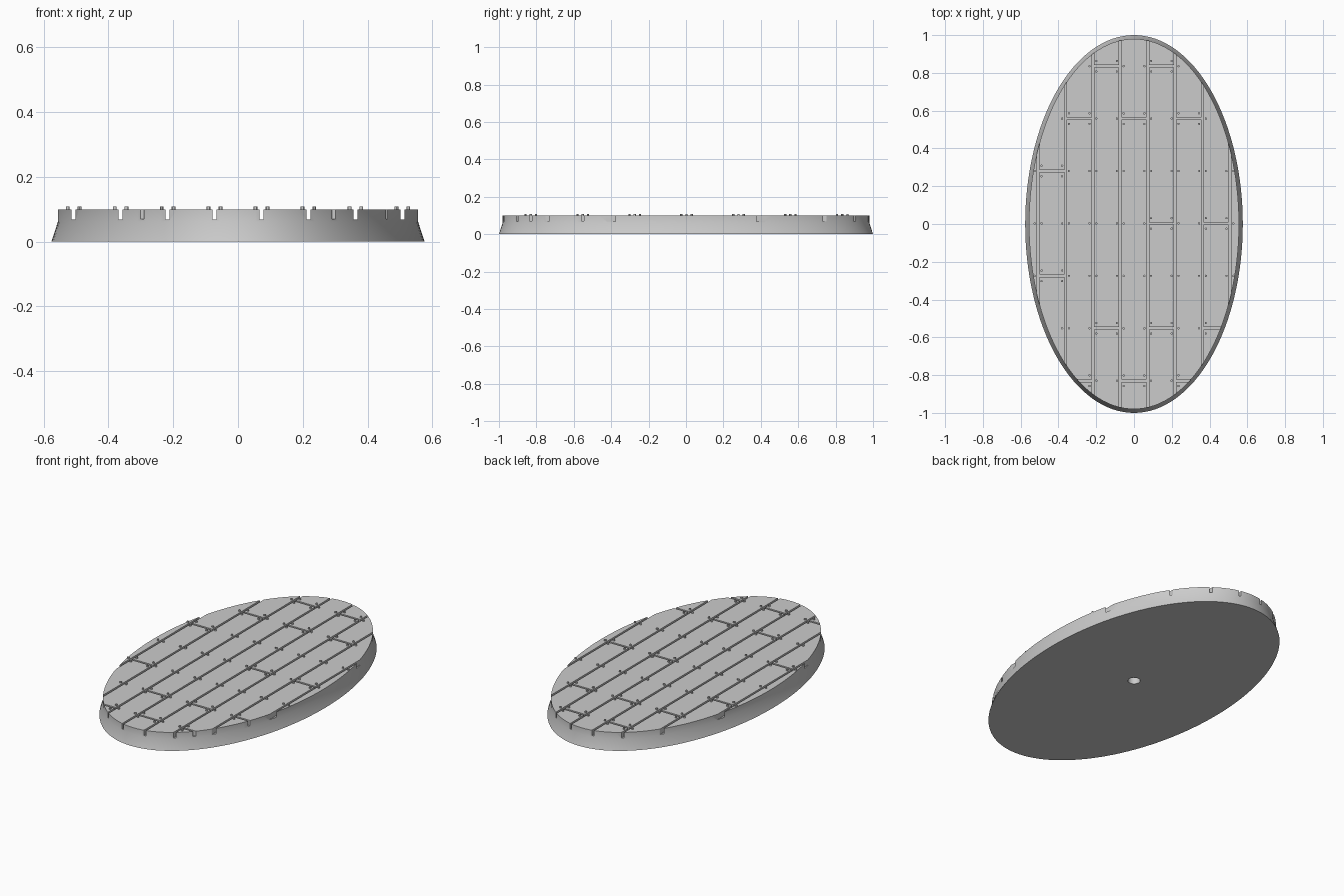
import bpy, bmesh, math
from mathutils import Matrix, Vector

if "Cube" in bpy.data.objects:
    bpy.data.objects.remove(bpy.data.objects["Cube"], do_unlink=True)

RX, RY = 0.556, 0.98          # top ellipse
HEIGHT, PLANK, GROOVE = 0.1, 0.145, 0.012
ROW_STEP, ROW_SHIFT = 0.2775, 0.003
# Plank columns (0 is the middle one) that have a joint, by row
JOINTS = {3: (-1, 1), 2: (-2, 0, 2), 1: (-3,), 0: (1, 3),
          -1: (-3,), -2: (-1, 1, 3), -3: (-2, 0, 2)}

grey = bpy.data.materials.new("plain grey")
grey.use_nodes = True
grey.diffuse_color = (0.6, 0.6, 0.6, 1)
grey.node_tree.nodes["Principled BSDF"].inputs["Base Color"].default_value = (0.6, 0.6, 0.6, 1)


def make_object(name, bm):
    mesh = bpy.data.meshes.new(name)
    bmesh.ops.recalc_face_normals(bm, faces=bm.faces[:])
    bm.to_mesh(mesh)
    bm.free()
    mesh.materials.append(grey)
    ob = bpy.data.objects.new(name, mesh)
    bpy.context.collection.objects.link(ob)
    return ob


def add_box(bm, centre, size):
    mat = Matrix.Translation(Vector(centre)) @ Matrix.Diagonal((*size, 1))
    bmesh.ops.create_cube(bm, size=1, matrix=mat)


def add_cylinder(bm, x, y, z0, z1, radius, sides):
    bmesh.ops.create_cone(bm, cap_ends=True, segments=sides, radius1=radius, radius2=radius,
                          depth=z1 - z0, matrix=Matrix.Translation((x, y, (z0 + z1) / 2)))


def cut(target, cutter):
    mod = target.modifiers.new("cut", 'BOOLEAN')
    mod.operation, mod.solver, mod.object = 'DIFFERENCE', 'EXACT', cutter
    bpy.context.view_layer.objects.active = target
    bpy.ops.object.modifier_apply(modifier=mod.name)
    bpy.data.objects.remove(cutter, do_unlink=True)


def smooth(ob):
    bpy.ops.object.select_all(action='DESELECT')
    ob.select_set(True)
    bpy.context.view_layer.objects.active = ob
    bpy.ops.object.shade_smooth_by_angle(angle=math.radians(30))


# Oval base: flared foot, upright rim
SIDES = 128
bm = bmesh.new()
rings = []
for rx, ry, z in ((0.576, 1.0, 0), (RX, RY, 0.062), (RX, RY, HEIGHT)):
    rings.append([bm.verts.new((rx * math.cos(a), ry * math.sin(a), z))
                  for a in (math.tau * i / SIDES for i in range(SIDES))])
for low, high in zip(rings, rings[1:]):
    for i in range(SIDES):
        j = (i + 1) % SIDES
        bm.faces.new((low[i], low[j], high[j], high[i]))
bm.faces.new(rings[0][::-1])
bm.faces.new(rings[-1])
base = make_object("oval_base", bm)

# Long gaps between planks
seams = [(i - 3.5) * PLANK for i in range(8)]
bm = bmesh.new()
for x in seams:
    add_box(bm, (x, 0, 0.118), (GROOVE, 2.4, 0.1))
cut(base, make_object("plank_gap_cutter", bm))

# Short gaps at the plank ends
bm = bmesh.new()
for row, columns in JOINTS.items():
    for column in columns:
        add_box(bm, (column * PLANK, row * ROW_STEP + ROW_SHIFT, 0.12), (PLANK, GROOVE, 0.1))
cut(base, make_object("plank_end_cutter", bm))

# Socket in the underside
bm = bmesh.new()
add_cylinder(bm, 0, 0, -0.05, 0.06, 0.033, 24)
cut(base, make_object("socket_cutter", bm))
smooth(base)

# Nail heads: pairs beside each seam, doubled at joints
bm = bmesh.new()
for row in range(-3, 4):
    y_row = row * ROW_STEP + ROW_SHIFT
    for column in range(-4, 5):
        offsets = (-0.028, 0.028) if column in JOINTS[row] else (0,)
        for side in (-1, 1):
            x = column * PLANK + side * (PLANK / 2 - 0.018)
            for y in (y_row + d for d in offsets):
                if (x / (RX - 0.006)) ** 2 + (y / (RY - 0.006)) ** 2 < 1:
                    add_cylinder(bm, x, y, 0.095, 0.108, 0.006, 12)
smooth(make_object("nail_heads", bm))
